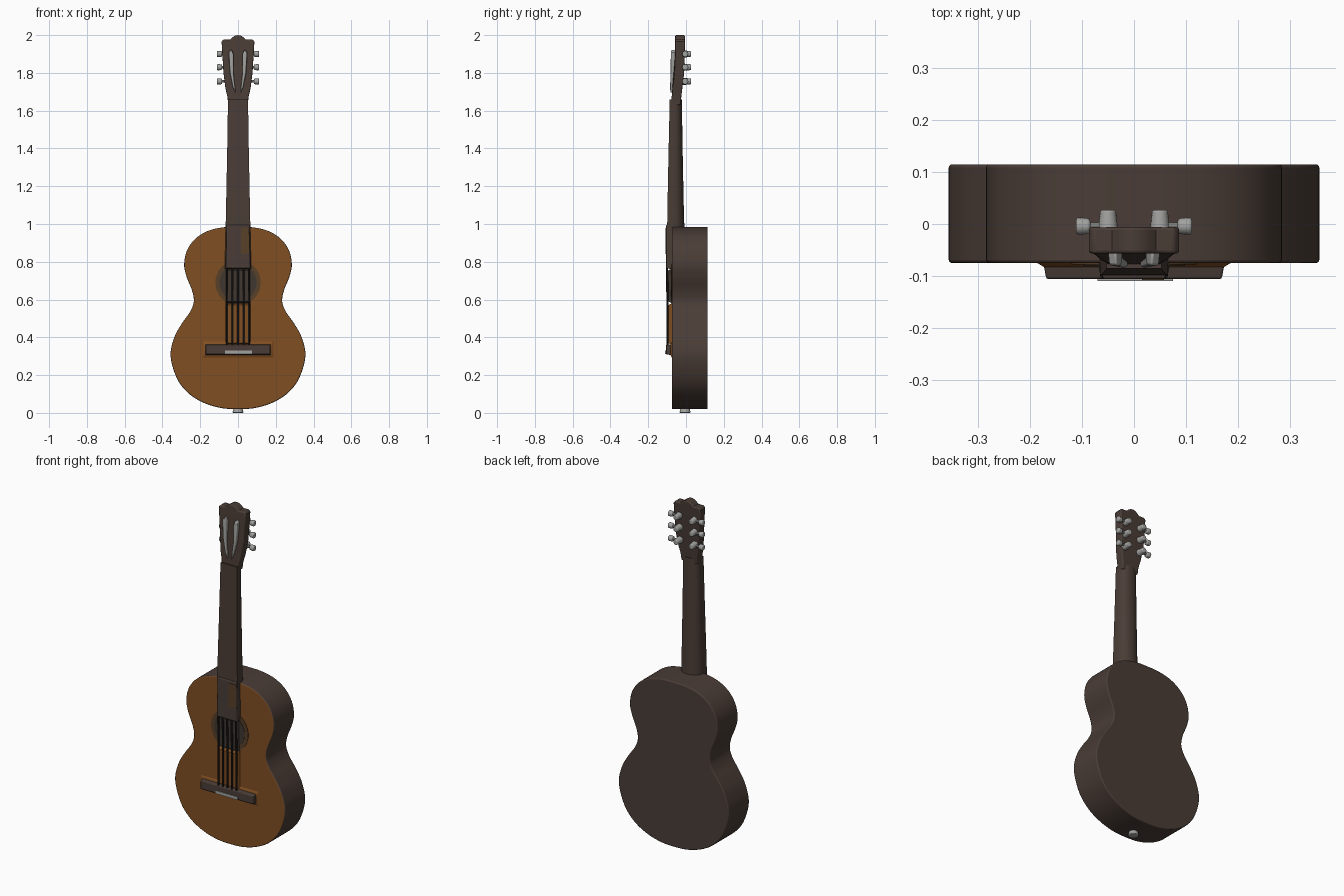
import bpy, bmesh, math
from mathutils import Vector

cube = bpy.data.objects.get("Cube")
if cube:
    bpy.data.objects.remove(cube, do_unlink=True)


def material(name, rgb, rough=0.6):
    m = bpy.data.materials.new(name)
    m.use_nodes = True
    m.diffuse_color = (*rgb, 1)
    bsdf = m.node_tree.nodes["Principled BSDF"]
    bsdf.inputs["Base Color"].default_value = (*rgb, 1)
    bsdf.inputs["Roughness"].default_value = rough
    return m


BROWN = material("dark brown wood", (0.068, 0.046, 0.037))
ORANGE = material("orange spruce", (0.22, 0.078, 0.016))
ROSETTE = material("rosette brown", (0.095, 0.05, 0.022))
HOLE = material("sound hole grey brown", (0.05, 0.038, 0.03))
STRING = material("string black", (0.018, 0.015, 0.014))
SILVER = material("silver metal", (0.36, 0.36, 0.35))


def finish(name, bm, mats, bevel=0, angle=35):
    bmesh.ops.recalc_face_normals(bm, faces=bm.faces)
    mesh = bpy.data.meshes.new(name)
    bm.to_mesh(mesh)
    bm.free()
    for m in mats:
        mesh.materials.append(m)
    ob = bpy.data.objects.new(name, mesh)
    bpy.context.collection.objects.link(ob)
    bpy.ops.object.select_all(action="DESELECT")
    ob.select_set(True)
    bpy.context.view_layer.objects.active = ob
    if bevel:
        mod = ob.modifiers.new("rounded edges", "BEVEL")
        mod.width, mod.segments, mod.limit_method = bevel, 3, "ANGLE"
        mod.angle_limit = math.radians(50)
    bpy.ops.object.shade_smooth_by_angle(angle=math.radians(angle))
    return ob


def bridge_rings(bm, rings):
    for a, b in zip(rings, rings[1:]):
        for i in range(len(a)):
            j = (i + 1) % len(a)
            bm.faces.new((a[i], a[j], b[j], b[i]))
    bm.faces.new(rings[0])
    bm.faces.new(rings[-1])


def mirrored(half):
    """Close a right-hand outline whose ends may lie on the centre line."""
    return half + [(-x, z) for x, z in reversed(half) if x > 1e-4]


def rounded(points, steps=6):
    """Catmull-Rom curve through a half outline that starts and ends on x = 0."""
    p = [Vector(q) for q in points]
    p = [Vector((-p[1].x, p[1].y))] + p + [Vector((-p[-2].x, p[-2].y))]
    out = []
    for a, b, c, d in zip(p, p[1:], p[2:], p[3:]):
        for k in range(steps):
            t = k / steps
            q = 0.5 * (2 * b + (c - a) * t + (2 * a - 5 * b + 4 * c - d) * t * t
                       + (3 * b - a - 3 * c + d) * t ** 3)
            out.append((max(q.x, 0), q.y))
    return out + [points[-1]]


def prism(name, outline, front, back, mats, bevel=0, shear=None, inset=0):
    """Extrude an x-z outline along y; inset narrows the front, shear tilts it."""
    bm = bmesh.new()
    cx = sum(p[0] for p in outline) / len(outline)
    cz = sum(p[1] for p in outline) / len(outline)
    rings = []
    for y, d in ((front, inset), (back, 0)):
        ring = []
        for x, z in outline:
            px = x - math.copysign(min(d, abs(x - cx)), x - cx)
            pz = z - math.copysign(min(d, abs(z - cz)), z - cz)
            ring.append(bm.verts.new((px, y + (shear(z) if shear else 0), pz)))
        rings.append(ring)
    bridge_rings(bm, rings)
    bmesh.ops.recalc_face_normals(bm, faces=bm.faces)
    if len(mats) > 1:
        for f in bm.faces:
            f.material_index = 1 if f.normal.y < -0.9 else 0
    return finish(name, bm, mats, bevel)


def rect(x0, x1, z0, z1):
    return [(x0, z0), (x1, z0), (x1, z1), (x0, z1)]


def disc(name, radius, z, front, mat):
    ring = [(radius * math.cos(a * math.tau / 48), z + radius * math.sin(a * math.tau / 48))
            for a in range(48)]
    return prism(name, ring, front, -0.074, [mat])


def rod(name, a, b, r1, r2, mat, sides=16, bevel=0):
    a, b = Vector(a), Vector(b)
    bm = bmesh.new()
    bmesh.ops.create_cone(bm, cap_ends=True, segments=sides, radius1=r1, radius2=r2,
                          depth=(b - a).length)
    turn = (b - a).to_track_quat("Z", "Y").to_matrix().to_4x4()
    bm.transform(turn)
    bmesh.ops.translate(bm, verts=bm.verts, vec=(a + b) / 2)
    return finish(name, bm, [mat], bevel)


# Body: waisted outline with the soundboard on the front face
half_body = [(0, .02), (.09, .026), (.18, .053), (.26, .102), (.322, .18), (.357, .3),
             (.337, .4), (.296, .475), (.254, .535), (.234, .59), (.244, .65), (.272, .72),
             (.285, .785), (.27, .86), (.226, .922), (.16, .963), (.08, .982), (0, .985)]
prism("body", mirrored(rounded(half_body)), -0.075, 0.115, [BROWN, ORANGE], bevel=0.006)

# Sound hole and its rosette
disc("rosette", 0.12, 0.69, -0.078, ROSETTE)
disc("sound_hole", 0.098, 0.69, -0.08, HOLE)

# Neck with a flat front and round back
bm = bmesh.new()
rings = []
for z, w, front, back in ((.96, .066, -.1, -.008), (1.1, .063, -.098, -.012),
                          (1.4, .057, -.092, -.018), (1.66, .053, -.086, -.022)):
    ring = [bm.verts.new((-w, front, z)), bm.verts.new((w, front, z))]
    side = front + 0.025
    for k in range(17):
        a = math.pi * k / 16
        ring.append(bm.verts.new((w * math.cos(a), side + (back - side) * math.sin(a) ** 0.8, z)))
    rings.append(ring)
bridge_rings(bm, rings)
finish("neck", bm, [BROWN])

# Fretboard over the body, with a worn patch
prism("fretboard", [(-.07, .76), (.07, .76), (.066, 1.0), (-.066, 1.0)], -0.106, -0.07,
      [BROWN], bevel=0.004, inset=0.006)
prism("worn_patch", rect(.015, .058, .84, .98), -0.108, -0.104, [ROSETTE])

# Headstock with a scalloped top, tilting forward where it meets the neck
head = [(.053, 1.63), (.055, 1.67), (.067, 1.72), (.077, 1.8), (.083, 1.9), (.087, 1.965),
        (.078, 1.977), (.06, 1.976), (.042, 1.976), (.03, 1.988), (.015, 1.997), (0, 2.0)]
tilt = lambda z: -0.024 * max(0, (1.83 - z) / 0.2)
prism("headstock", mirrored(head), -0.057, -0.006, [BROWN], bevel=0.006, shear=tilt)

# Bridge on a low orange skirt, with saddle
prism("bridge_skirt", rect(-.19, .19, .29, .38), -0.084, -0.073, [ORANGE], inset=0.018)
prism("bridge", rect(-.175, .175, .305, .365), -0.106, -0.074, [BROWN], bevel=0.004, inset=0.006)
prism("saddle", rect(-.07, .075, .312, .33), -0.11, -0.1, [SILVER])

# Raised centre strip under the strings
prism("string_bed", rect(-.066, .066, .36, .58), -0.094, -0.074, [ORANGE], inset=0.01)
prism("string_bed_over_hole", rect(-.066, .066, .58, .765), -0.094, -0.074, [HOLE], inset=0.01)

# Strings
for i in range(5):
    x = -0.058 + i * 0.029
    rod(f"string_{i + 1}", (x, -0.097, .355), (x, -0.1, .77), .0055, .0055, STRING, 8)

# Tuners, mirrored left and right
for name, s in (("left", 1), ("right", -1)):
    strip = [(.01, 1.69), (.024, 1.72), (.045, 1.8), (.05, 1.91), (.036, 1.925),
             (.022, 1.9), (.022, 1.8)]
    prism(f"{name}_string_posts", [(s * x, z) for x, z in strip], -0.08, -0.05, [SILVER],
          bevel=0.005, shear=lambda z: 0.3 * tilt(z), inset=0.003)
    for i, z in enumerate((1.755, 1.83, 1.9)):
        rod(f"{name}_gear_{i + 1}", (s * .05, -.02, z), (s * .05, .027, z), .02, .015,
            SILVER, bevel=0.004)
        rod(f"{name}_peg_shaft_{i + 1}", (s * .05, -.004, z), (s * .095, -.004, z), .007, .007,
            SILVER, 10)
        rod(f"{name}_peg_button_{i + 1}", (s * .084, -.004, z), (s * .112, -.004, z), .015, .017,
            SILVER, bevel=0.006)

# Strap button under the body
rod("strap_button", (0, -.005, .03), (0, -.005, 0), .022, .03, SILVER, 20, bevel=0.006)
